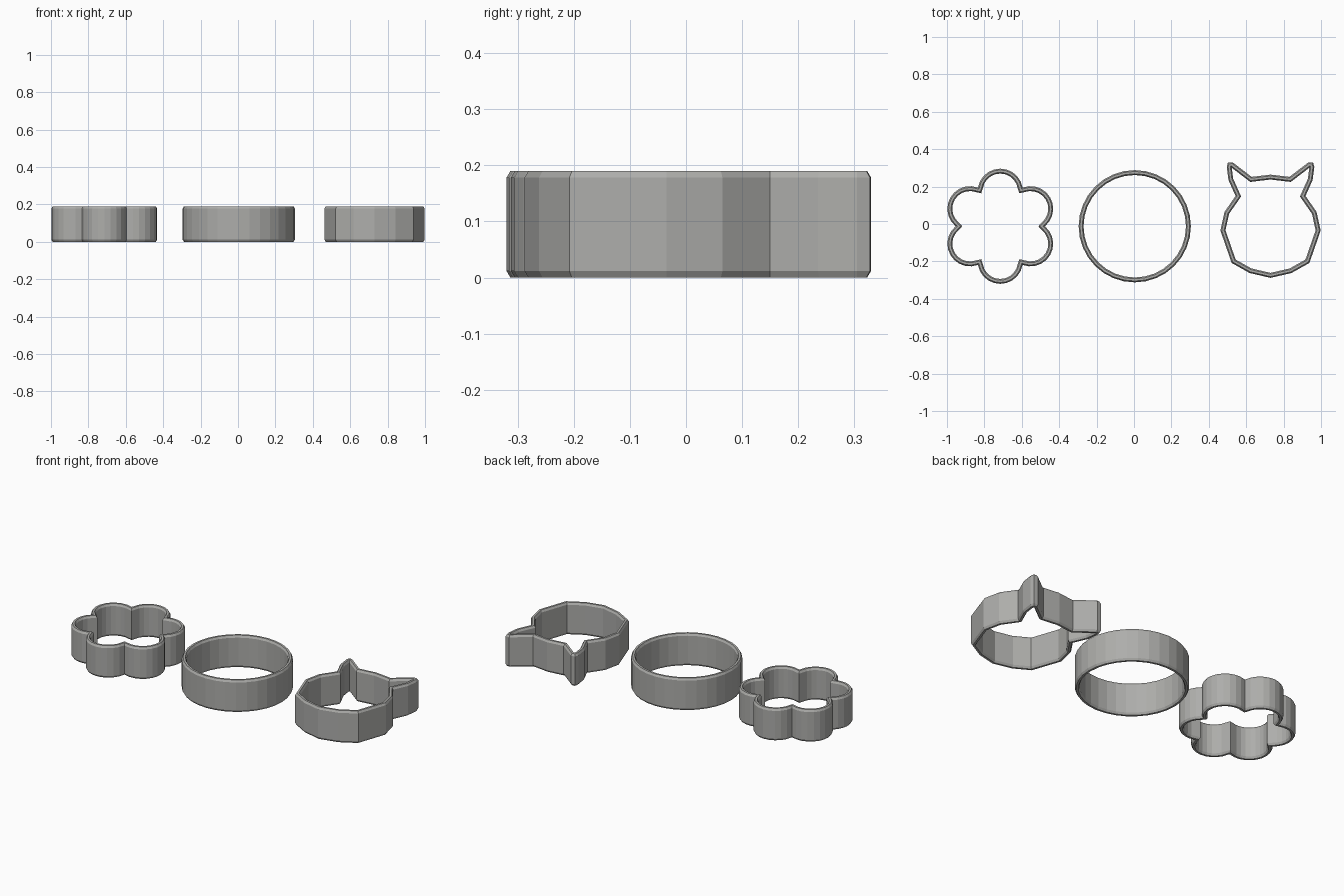
import bpy, bmesh
from math import cos, sin, pi, radians, acos, atan2
from mathutils import Vector

cube = bpy.data.objects.get("Cube")
if cube:
    bpy.data.objects.remove(cube)

HEIGHT, WALL, CHAMFER_IN, CHAMFER_UP = 0.19, 0.026, 0.007, 0.012

grey = bpy.data.materials.new("warm_grey")
grey.use_nodes = True
COLOUR = (0.42, 0.42, 0.405, 1)
grey.diffuse_color = COLOUR
grey.node_tree.nodes["Principled BSDF"].inputs["Base Color"].default_value = COLOUR


def inset(points, distance):
    """Mitred inward offset of a counter-clockwise closed outline."""
    result = []
    for i, p in enumerate(points):
        a = (p - points[i - 1]).normalized()
        b = (points[(i + 1) % len(points)] - p).normalized()
        na, nb = Vector((-a.y, a.x)), Vector((-b.y, b.x))
        result.append(p + (na + nb) * (distance / max(1 + na.dot(nb), 0.45)))
    return result


def make_cutter(name, outline, centre):
    """Sweep a chamfered wall section around an outline."""
    c, u, t, h = CHAMFER_IN, CHAMFER_UP, WALL, HEIGHT
    section = [(c, 0), (0, u), (0, h - u), (c, h),
               (t - c, h), (t, h - u), (t, u), (t - c, 0)]
    bm = bmesh.new()
    rings = [[bm.verts.new((p.x, p.y, z)) for p in inset(outline, d)]
             for d, z in section]
    count = len(outline)
    for k, ring in enumerate(rings):
        above = rings[(k + 1) % len(rings)]
        for i in range(count):
            j = (i + 1) % count
            bm.faces.new((ring[i], ring[j], above[j], above[i]))
    bmesh.ops.recalc_face_normals(bm, faces=bm.faces)
    mesh = bpy.data.meshes.new(name)
    bm.to_mesh(mesh)
    bm.free()
    mesh.materials.append(grey)
    obj = bpy.data.objects.new(name, mesh)
    obj.location = (*centre, 0)
    bpy.context.collection.objects.link(obj)


def polar(radius, angle):
    return Vector((radius * cos(angle), radius * sin(angle)))


# Round cutter
make_cutter("round_cutter", [polar(0.3, 2 * pi * i / 32) for i in range(32)],
            (0.004, -0.012))

# Flower cutter: six arcs that meet at sharp notches
reach, lobe = 0.187, 0.121
notch = reach * cos(pi / 6) + (lobe**2 - (reach * sin(pi / 6))**2) ** 0.5
corner = polar(notch, pi / 6) - Vector((reach, 0))
sweep = atan2(corner.y, corner.x)
flower = []
for k in range(6):
    turn = radians(90 + 60 * k)
    for s in range(10):
        flower.append(polar(reach, turn) + polar(lobe, turn - sweep + 2 * sweep * s / 10))
make_cutter("flower_cutter", flower, (-0.715, -0.012))

# Cat head cutter: right half of the outline from chin to brow, then mirrored
half = [(0, -0.288), (0.112, -0.262), (0.208, -0.208), (0.268, -0.035),
        (0.246, 0.065), (0.187, 0.15), (0.225, 0.235), (0.234, 0.305),
        (0.228, 0.328), (0.203, 0.33), (0.101, 0.252), (0, 0.264)]
cat = [Vector(p) for p in half] + [Vector((-x, y)) for x, y in half[-2:0:-1]]
make_cutter("cat_head_cutter", cat, (0.73, 0))
